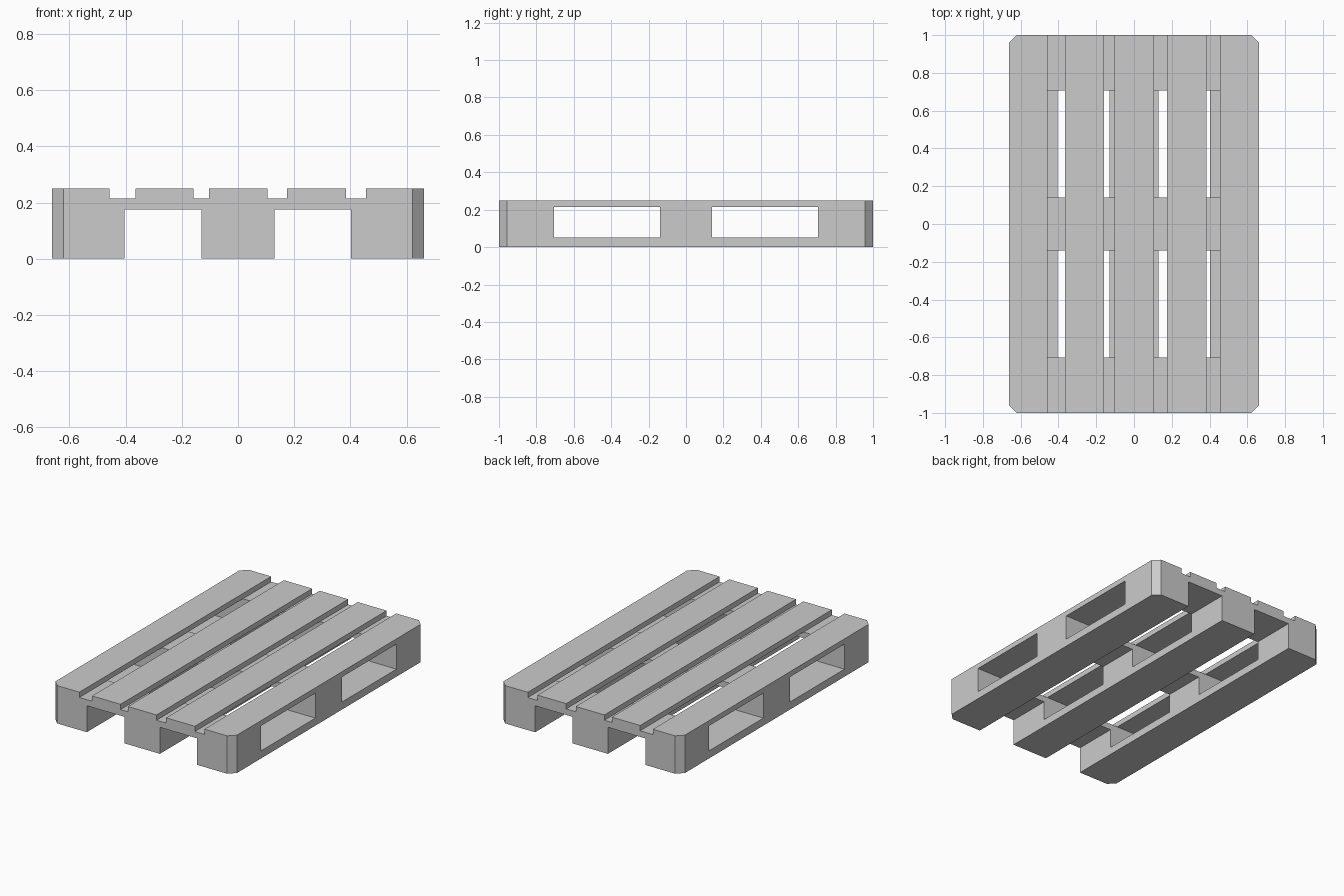
import bpy, bmesh

if "Cube" in bpy.data.objects:
    bpy.data.objects.remove(bpy.data.objects["Cube"])

X, Y, H = 0.663, 1.0, 0.25      # half width, half length, height
DECK, CROSS, BASE = 0.215, 0.175, 0.05   # underside of slats, underside of cross boards, top of runners
C = 0.042                       # corner chamfer


def prism(name, outline, z0, z1):
    bm = bmesh.new()
    face = bm.faces.new([bm.verts.new((x, y, z0)) for x, y in outline])
    ext = bmesh.ops.extrude_face_region(bm, geom=[face])
    top = [v for v in ext["geom"] if isinstance(v, bmesh.types.BMVert)]
    bmesh.ops.translate(bm, verts=top, vec=(0, 0, z1 - z0))
    bmesh.ops.recalc_face_normals(bm, faces=bm.faces)
    mesh = bpy.data.meshes.new(name)
    bm.to_mesh(mesh)
    bm.free()
    obj = bpy.data.objects.new(name, mesh)
    bpy.context.collection.objects.link(obj)
    return obj


def cut(name, x0, x1, y0, y1, z0, z1):
    cutter = prism(name, [(x0, y0), (x1, y0), (x1, y1), (x0, y1)], z0, z1)
    cutter.hide_render = True
    mod = pallet.modifiers.new(name, 'BOOLEAN')
    mod.operation = 'DIFFERENCE'
    mod.solver = 'EXACT'
    mod.object = cutter
    cutters.append(cutter)


# Solid pallet block with chamfered corners
cutters = []
pallet = prism("pallet", [(-X + C, -Y), (X - C, -Y), (X, -Y + C), (X, Y - C),
                          (X - C, Y), (-X + C, Y), (-X, Y - C), (-X, -Y + C)], 0, H)

# Lengthwise grooves between the five deck slats
for x0, x1 in [(-0.458, -0.365), (-0.158, -0.104), (0.105, 0.175), (0.385, 0.455)]:
    cut("slat_gap", x0, x1, -1.1, 1.1, DECK, H + 0.1)

# Fork tunnels from the front, leaving three runners
for x0, x1 in [(-0.404, -0.13), (0.13, 0.402)]:
    cut("front_tunnel", x0, x1, -1.1, 1.1, -0.1, CROSS)

# Fork tunnels from the side, leaving blocks and cross boards
for y0, y1 in [(-0.706, -0.14), (0.14, 0.706)]:
    cut("side_tunnel", -0.8, 0.8, y0, y1, BASE, DECK)

# Bake the cuts and remove the cutters
deps = bpy.context.evaluated_depsgraph_get()
result = bpy.data.meshes.new_from_object(pallet.evaluated_get(deps))
pallet.modifiers.clear()
pallet.data = result
for c in cutters:
    bpy.data.objects.remove(c, do_unlink=True)
